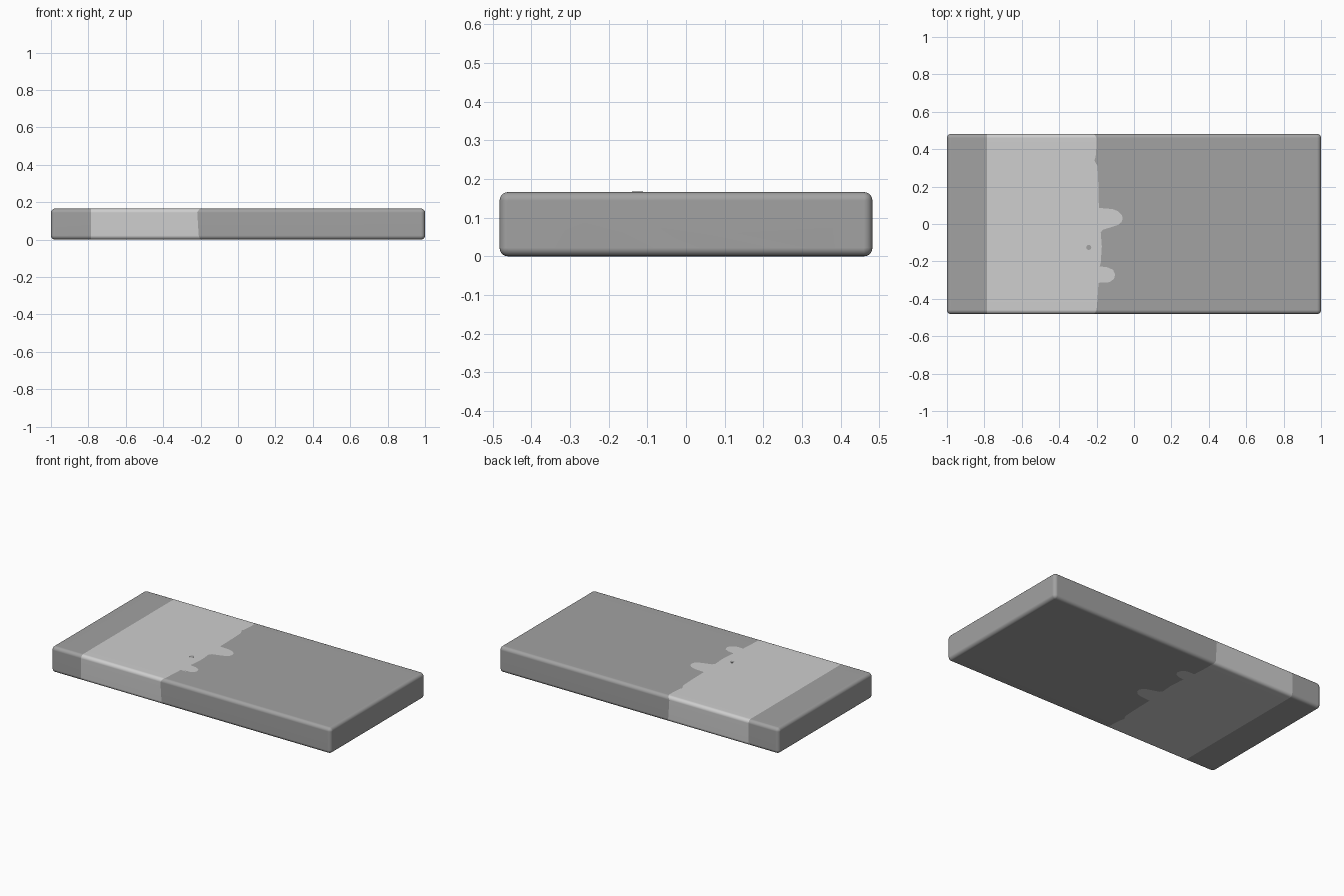
import bpy, bmesh, math

if "Cube" in bpy.data.objects:
    bpy.data.objects.remove(bpy.data.objects["Cube"])

L, W, H, R = 1.0, 0.482, 0.166, 0.022   # half length, half width, height, edge radius
SEG = 5

# Torn edge of the pale band on the top: (y, x); the underside mirrors it in y
TORN = [(0.42, -0.2), (0.36, -0.205), (0.34, -0.212), (0.31, -0.195), (0.2, -0.19),
        (0.086, -0.188), (0.083, -0.15), (0.08, -0.115), (0.068, -0.085), (0.05, -0.066), (0.03, -0.06),
        (0.01, -0.067), (-0.005, -0.085), (-0.018, -0.125), (-0.03, -0.165), (-0.045, -0.178),
        (-0.12, -0.172), (-0.21, -0.178), (-0.226, -0.184), (-0.232, -0.14), (-0.245, -0.112),
        (-0.27, -0.1), (-0.295, -0.108), (-0.31, -0.13), (-0.314, -0.15), (-0.305, -0.175),
        (-0.318, -0.19), (-0.4, -0.195)]


def material(name, v):
    m = bpy.data.materials.new(name)
    m.diffuse_color = (v, v, v, 1)
    m.use_nodes = True
    m.node_tree.nodes["Principled BSDF"].inputs["Base Color"].default_value = m.diffuse_color
    return m


dark = material("mid grey", 0.36)
light = material("pale grey", 0.62)


def section(inset):
    """Rounded-rectangle ring of (y, z, torn x), shrunk by inset."""
    pts = []
    r = R - inset

    def corner(cy, cz, start, x0, x1):
        for i in range(SEG + 1):
            a = math.radians(start - 90 * i / SEG)
            pts.append((cy + r * math.cos(a), cz + r * math.sin(a), x0 + (x1 - x0) * i / SEG))

    yc = W - R
    corner(-yc, H - R, 180, -0.218, -0.2)
    for y, x in reversed(TORN):
        pts.append((y, H - inset, x))
    corner(yc, H - R, 90, -0.2, -0.218)
    corner(yc, R, 0, -0.21, -0.195)
    for y, x in reversed(TORN):
        pts.append((-y, inset, x))
    corner(-yc, R, 270, -0.2, -0.21)
    return pts


# Slab lofted along x, with rounded ends
bm = bmesh.new()
rings = []


def add_ring(x, inset=0.0, torn=False):
    rings.append([bm.verts.new((tx if torn else x, y, z)) for y, z, tx in section(inset)])


ends = [(R * math.sin(a), R * (1 - math.cos(a)))
        for a in (math.radians(90 * i / SEG) * 0.999 for i in range(SEG + 1))]
for dx, ins in reversed(ends):
    add_ring(-L + R - dx, ins)
add_ring(-0.785)
band = len(rings) - 1
add_ring(0, torn=True)
for dx, ins in ends:
    add_ring(L - R + dx, ins)

for k in range(len(rings) - 1):
    a, b = rings[k], rings[k + 1]
    for i in range(len(a)):
        j = (i + 1) % len(a)
        f = bm.faces.new((a[i], a[j], b[j], b[i]))
        f.material_index = 1 if k == band else 0
bm.faces.new(rings[0])
bm.faces.new(rings[-1])
bmesh.ops.recalc_face_normals(bm, faces=bm.faces)
me = bpy.data.meshes.new("slab")
bm.to_mesh(me)
bm.free()
slab = bpy.data.objects.new("slab", me)
bpy.context.collection.objects.link(slab)
me.materials.append(dark)
me.materials.append(light)
bpy.context.view_layer.objects.active = slab
slab.select_set(True)
bpy.ops.object.shade_smooth_by_angle(angle=math.radians(35))
wn = slab.modifiers.new("flat_faces", 'WEIGHTED_NORMAL')
wn.keep_sharp = True

# Small speck on the pale band
bpy.ops.mesh.primitive_cylinder_add(vertices=8, radius=0.014, depth=0.002,
                                    location=(-0.242, -0.125, H))
speck = bpy.context.object
speck.name = "speck"
speck.data.materials.append(dark)
